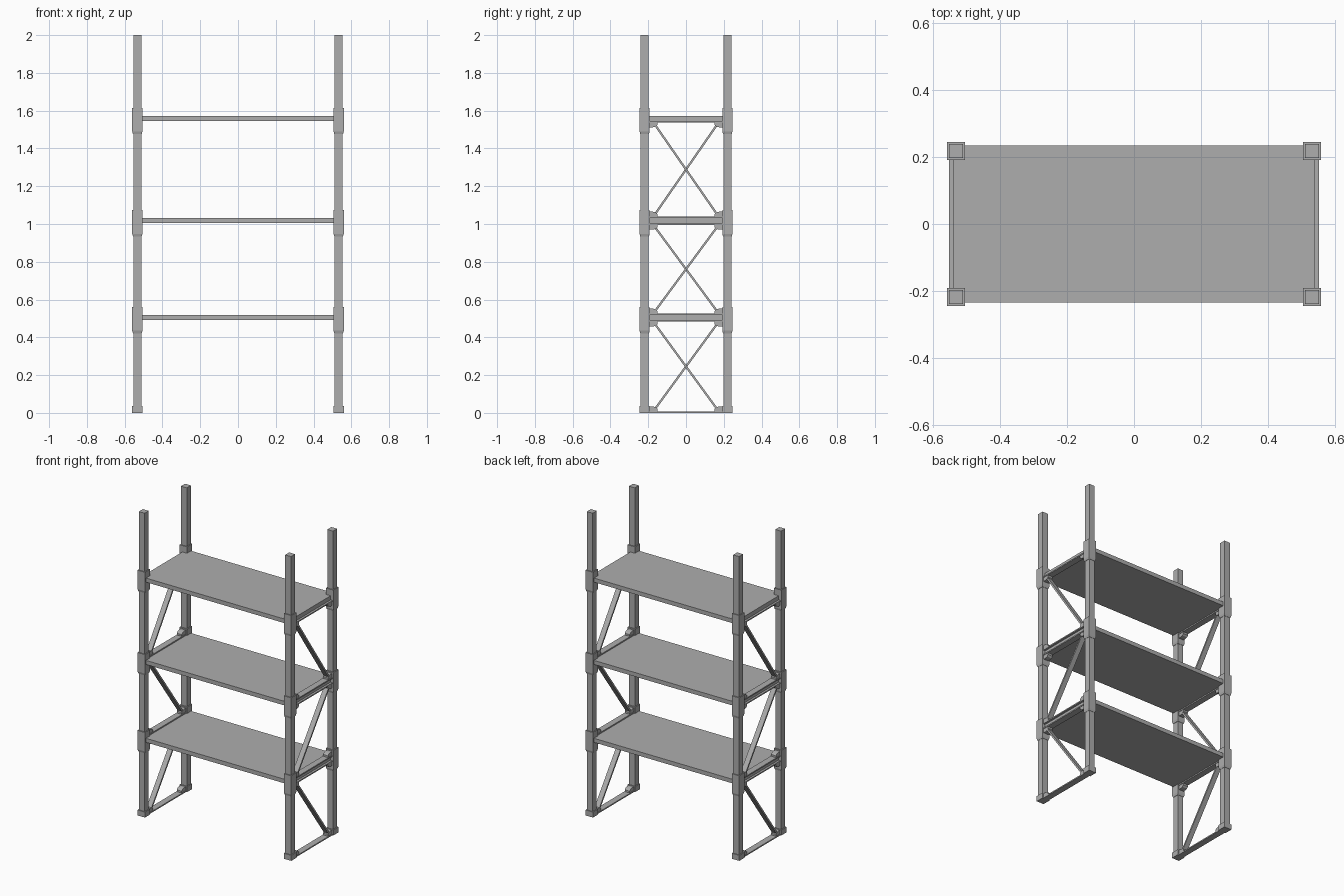
import bpy, bmesh, math
from mathutils import Vector, Matrix

cube = bpy.data.objects.get("Cube")
if cube:
    bpy.data.objects.remove(cube, do_unlink=True)

steel = bpy.data.materials.new("grey_steel")
steel.use_nodes = True
grey = (0.42, 0.42, 0.42, 1)
steel.diffuse_color = grey
steel.node_tree.nodes["Principled BSDF"].inputs["Base Color"].default_value = grey

PX, PY = 0.533, 0.219           # post centres
POST, SLEEVE = 0.042, 0.054     # post and sleeve widths
SHELF, PLATE = 0.027, 0.008     # shelf and end plate thickness
LEVELS = (0.491, 1.004, 1.546)  # underside of each shelf


def finish(name, bm):
    bmesh.ops.recalc_face_normals(bm, faces=bm.faces)
    mesh = bpy.data.meshes.new(name)
    bm.to_mesh(mesh)
    bm.free()
    mesh.materials.append(steel)
    obj = bpy.data.objects.new(name, mesh)
    bpy.context.collection.objects.link(obj)
    return obj


def box(name, centre, size, tilt=0):
    bm = bmesh.new()
    matrix = (Matrix.Translation(centre) @ Matrix.Rotation(tilt, 4, 'X')
              @ Matrix.Diagonal((*size, 1)))
    bmesh.ops.create_cube(bm, size=1, matrix=matrix)
    return finish(name, bm)


def sleeve(name, x, y, bottom, top, taper):
    # Square collar whose lower rim narrows towards the post
    obj = box(name, (x, y, (bottom + taper + top) / 2),
              (SLEEVE, SLEEVE, top - bottom - taper))
    bm = bmesh.new()
    bm.from_mesh(obj.data)
    base = [f for f in bm.faces if f.normal.z < -0.5]
    rim = bmesh.ops.extrude_face_region(bm, geom=base)
    bmesh.ops.delete(bm, geom=base, context='FACES_ONLY')
    for v in rim["geom"]:
        if isinstance(v, bmesh.types.BMVert):
            v.co = Vector((x + (v.co.x - x) * 0.85, y + (v.co.y - y) * 0.85, bottom))
    bm.to_mesh(obj.data)
    bm.free()


def gusset(name, x, side, z, up):
    # Small rounded corner block holding the brace end
    profile = [(0, 0), (0.045, 0), (0.045, 0.012), (0.036, 0.022), (0.02, 0.026), (0, 0.026)]
    inner = PY - SLEEVE / 2 + 0.003
    bm = bmesh.new()
    verts = [bm.verts.new((x - 0.018, side * (inner - a), z + up * b)) for a, b in profile]
    face = bm.faces.new(verts)
    ext = bmesh.ops.extrude_face_region(bm, geom=[face])
    moved = [v for v in ext["geom"] if isinstance(v, bmesh.types.BMVert)]
    bmesh.ops.translate(bm, verts=moved, vec=(0.036, 0, 0))
    finish(name, bm)


# Posts with feet and a sleeve at each shelf
for sx, xn in ((1, "left"), (-1, "right")):
    for sy, yn in ((-1, "front"), (1, "back")):
        tag = f"{yn}_{xn}"
        x, y = sx * PX, sy * PY
        box(f"post_{tag}", (x, y, 1), (POST, POST, 2))
        box(f"foot_{tag}", (x, y, 0.018), (SLEEVE, SLEEVE, 0.036))
        for i, z in enumerate(LEVELS):
            sleeve(f"sleeve_{tag}_{i + 1}", x, y, z - 0.07, z + 0.069, 0.014)

# Shelf boards
for i, z in enumerate(LEVELS):
    box(f"shelf_{i + 1}", (0, 0, z + SHELF / 2), (1.08, 0.47, SHELF))

# End frames: each bay has a lower plate, an upper plate and one diagonal brace
floors = (0,) + tuple(z + SHELF for z in LEVELS[:-1])
for sx, xn in ((1, "left"), (-1, "right")):
    x = sx * PX
    for i, (low, high) in enumerate(zip(floors, LEVELS)):
        tag = f"{xn}_{i + 1}"
        for part, z, up in (("lower", low, 1), ("upper", high, -1)):
            box(f"{part}_plate_{tag}", (x, 0, z + up * PLATE / 2), (POST, 2 * PY - POST, PLATE))
            for sy, yn in ((-1, "front"), (1, "back")):
                gusset(f"{part}_gusset_{yn}_{tag}", x, sy, z + up * PLATE, up)
        # Braces alternate direction from bay to bay and from end to end
        lean = sx * (-1 if i % 2 == 0 else 1)
        rise, run = high - low - 0.046, lean * 0.325
        box(f"brace_{tag}", (x, 0, (low + high) / 2),
            (0.034, 0.011, math.hypot(rise, run)), -math.atan2(run, rise))
